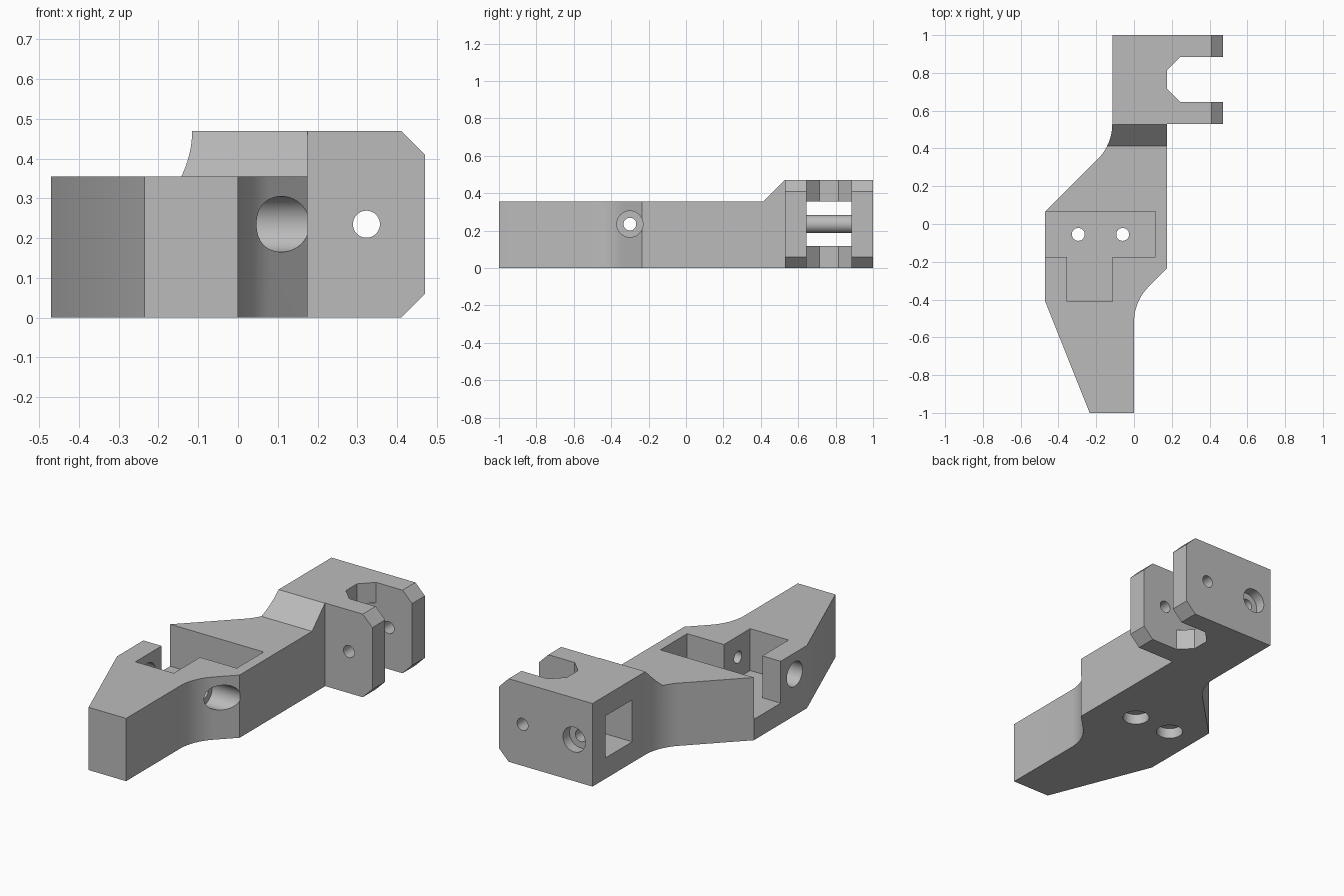
import bpy, bmesh, math
from mathutils import Vector

cube = bpy.data.objects.get("Cube")
if cube:
    bpy.data.objects.remove(cube, do_unlink=True)

gray = bpy.data.materials.new("plain gray")
gray.use_nodes = True
gray.diffuse_color = (0.5, 0.5, 0.5, 1)
gray.node_tree.nodes["Principled BSDF"].inputs["Base Color"].default_value = (0.5, 0.5, 0.5, 1)


def prism(name, pts, axis, lo, hi):
    """Extrude a 2D outline along an axis; the outline uses the other two axes in order."""
    def place(p, d):
        c = list(p)
        c.insert("xyz".index(axis), d)
        return Vector(c)
    bm = bmesh.new()
    face = bm.faces.new([bm.verts.new(place(p, lo)) for p in pts])
    new = bmesh.ops.extrude_face_region(bm, geom=[face])["geom"]
    shift = place((0, 0), hi - lo)
    bmesh.ops.translate(bm, vec=shift, verts=[v for v in new if isinstance(v, bmesh.types.BMVert)])
    bmesh.ops.recalc_face_normals(bm, faces=bm.faces)
    mesh = bpy.data.meshes.new(name)
    bm.to_mesh(mesh)
    bm.free()
    mesh.materials.append(gray)
    ob = bpy.data.objects.new(name, mesh)
    bpy.context.collection.objects.link(ob)
    return ob


def arc(cx, cy, r, a0, a1, n):
    return [(cx + r * math.cos(math.radians(a0 + (a1 - a0) * i / n)),
             cy + r * math.sin(math.radians(a0 + (a1 - a0) * i / n))) for i in range(n + 1)]


def rod(name, center, r, axis, lo, hi):
    return prism(name, arc(*center, r, 0, 360, 40)[:-1], axis, lo, hi)


def rect(a0, b0, a1, b1):
    return [(a0, b0), (a1, b0), (a1, b1), (a0, b1)]


def select(ob):
    bpy.ops.object.select_all(action='DESELECT')
    ob.select_set(True)
    bpy.context.view_layer.objects.active = ob


def cut(body, cutter):
    select(body)
    mod = body.modifiers.new("cut", 'BOOLEAN')
    mod.operation = 'DIFFERENCE'
    mod.solver = 'EXACT'
    mod.object = cutter
    bpy.ops.object.modifier_apply(modifier=mod.name)
    bpy.data.objects.remove(cutter, do_unlink=True)


MID, BORE, PIN = 0.235, 0.07, 0.034

# Bracket outline from above, with the forked end and two concave fillets
outline = [(-0.235, -1), (0, -1)]
outline += arc(0.266, -0.52, 0.266, 180, 135, 10)
outline += [(0.175, -0.235), (0.175, 0.53), (0.47, 0.53), (0.47, 0.645), (0.245, 0.645),
            (0.175, 0.715), (0.175, 0.815), (0.245, 0.885), (0.47, 0.885), (0.47, 1), (-0.115, 1)]
outline += arc(-0.381, 0.53, 0.266, 0, -45, 10)
outline += [(-0.47, 0.065), (-0.47, -0.41)]
body = prism("bracket_body", outline, "z", 0, 0.47)

# Lower deck and ramp up to the fork
cut(body, prism("deck_cut", [(-1.2, 0.355), (0.412, 0.355), (0.53, 0.473), (0.53, 0.7), (-1.2, 0.7)],
                "x", -1, 1))
# Chamfered fork tips
cut(body, prism("low_chamfer", [(0.39, -0.02), (0.49, -0.02), (0.49, 0.08)], "y", 0.4, 1.2))
cut(body, prism("high_chamfer", [(0.39, 0.49), (0.49, 0.49), (0.49, 0.39)], "y", 0.4, 1.2))
# T-shaped pocket, open on one side
cut(body, prism("pocket", [(-0.6, 0.065), (-0.6, -0.175), (-0.355, -0.175), (-0.355, -0.41),
                           (-0.115, -0.41), (-0.115, -0.175), (0.115, -0.175), (0.115, 0.065)],
                "z", 0.118, 0.6))
# Two counterbored holes through the pocket floor
for x in (-0.295, -0.06):
    cut(body, rod("floor_hole", (x, -0.055), PIN, "z", -0.1, 0.2))
    cut(body, rod("floor_counterbore", (x, -0.055), BORE, "z", -0.1, 0.059))
# Cross bore through the foot
cut(body, rod("cross_hole", (-0.3, MID), PIN, "x", -0.2, 0.1))
cut(body, rod("cross_counterbore", (-0.3, MID), BORE, "x", 0, 0.4))
cut(body, rod("side_bore", (-0.3, MID), BORE, "x", -0.6, -0.3))
# Square window behind the fork
cut(body, prism("window", rect(0.645, 0.118, 0.885, 0.355), "x", -0.3, 0.3))
# Pivot hole through both prongs and a counterbored hole at the back
cut(body, rod("pivot_hole", (0.323, MID), PIN, "y", 0.4, 1.2))
cut(body, rod("back_hole", (0, MID), PIN, "y", 0.8, 1.2))
cut(body, rod("back_counterbore", (0, MID), BORE, "y", 0.941, 1.2))

# Round bar spanning the window
bar = rod("window_bar", (0.118, MID), 0.048, "y", 0.64, 0.89)

for ob in (body, bar):
    select(ob)
    bpy.ops.object.shade_smooth_by_angle(angle=math.radians(30))
